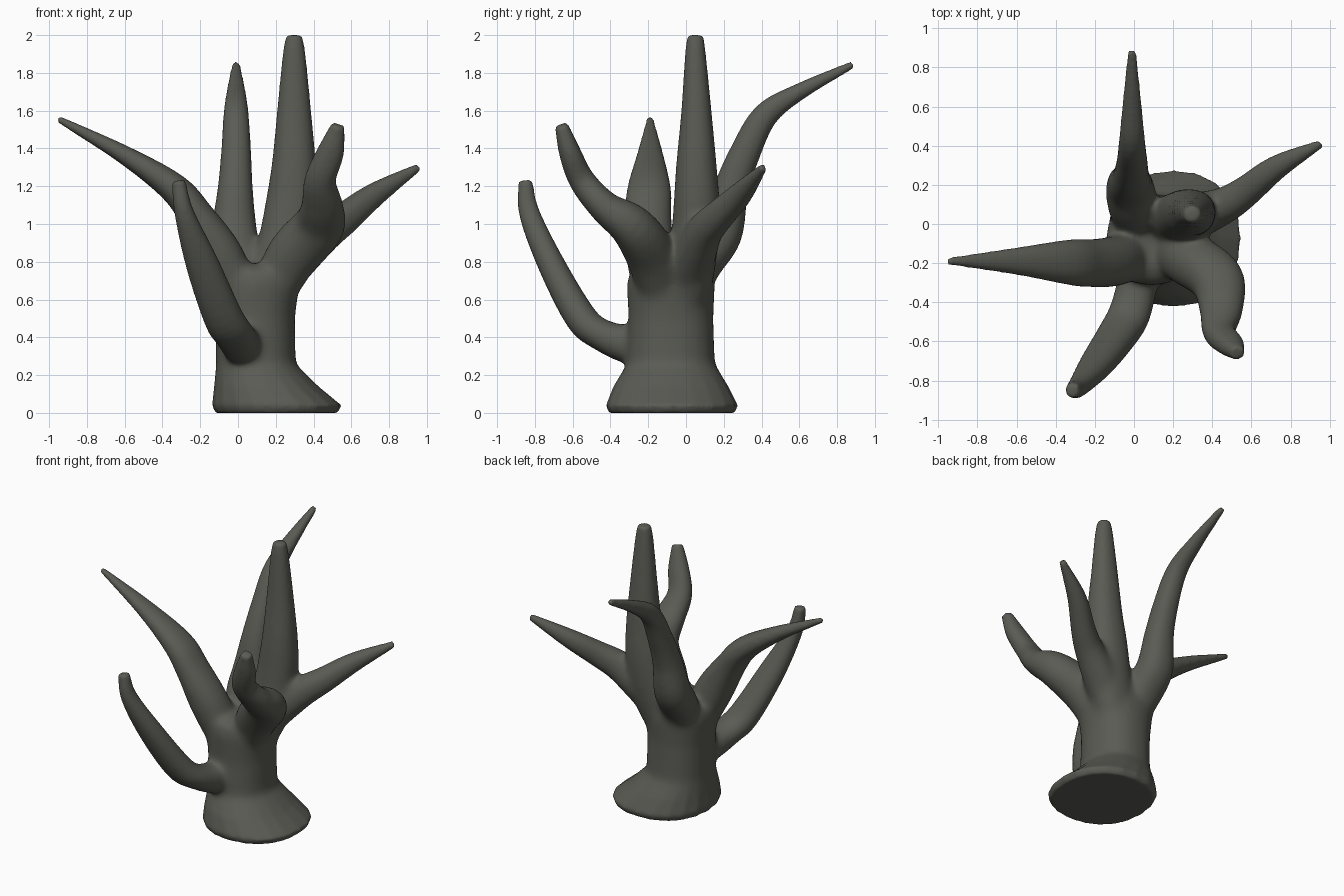
import bpy, bmesh, math
from mathutils import Vector

if "Cube" in bpy.data.objects:
    bpy.data.objects.remove(bpy.data.objects["Cube"])

bark = bpy.data.materials.new("dark grey bark")
bark.diffuse_color = (0.105, 0.105, 0.09, 1)
bark.use_nodes = True
bark.node_tree.nodes["Principled BSDF"].inputs["Base Color"].default_value = bark.diffuse_color

bm = bmesh.new()
SIDES = 20


def skin(rings):
    """Join rings of points into a closed tube."""
    loops = [[bm.verts.new(p) for p in r] for r in rings]
    for a, b in zip(loops, loops[1:]):
        for i in range(SIDES):
            j = (i + 1) % SIDES
            bm.faces.new((a[i], a[j], b[j], b[i]))
    bm.faces.new(loops[0][::-1])
    bm.faces.new(loops[-1])


def ring(centre, u, v, power=0.92):
    """Slightly squared ellipse."""
    def sq(x):
        return math.copysign(abs(x) ** power, x)
    return [centre + u * sq(math.cos(t)) + v * sq(math.sin(t))
            for t in (2 * math.pi * i / SIDES for i in range(SIDES))]


def smooth_path(points, steps=5):
    """Catmull-Rom through tuples of position and radii."""
    p = [Vector(q) for q in points]
    p = [p[0] * 2 - p[1]] + p + [p[-1] * 2 - p[-2]]
    out = []
    for a, b, c, d in zip(p, p[1:], p[2:], p[3:]):
        for k in range(steps):
            t = k / steps
            out.append(0.5 * (2 * b + (c - a) * t + (2 * a - 5 * b + 4 * c - d) * t * t
                              + (3 * b - a - 3 * c + d) * t ** 3))
    return out + [p[-2]]


def branch(side, points):
    """Points are x, y, z, radius along side, radius across it."""
    path = smooth_path(points)
    rings = []
    for i, q in enumerate(path):
        t = path[min(i + 1, len(path) - 1)] - path[max(i - 1, 0)]
        t = Vector(t[:3]).normalized()
        u = Vector(side)
        u = (u - t * u.dot(t)).normalized()
        rings.append(ring(Vector(q[:3]), u * q[3], t.cross(u) * q[4]))
    skin(rings)


# Trunk with flared foot: z, x centre, y centre, x radius, y radius
trunk = [(0, .205, -.075, .325, .335), (.04, .205, -.075, .343, .35),
         (.14, .15, -.08, .277, .305), (.26, .095, -.08, .212, .235),
         (.5, .09, -.08, .213, .226), (.68, .09, -.08, .235, .235),
         (.75, .09, -.08, .22, .22), (.785, .09, -.08, .15, .15)]
skin([ring(Vector((x, y, z)), Vector((rx, 0, 0)), Vector((0, ry, 0)), 0.9)
      for z, x, y, rx, ry in trunk])

# Left branch
branch((0, 1, 0), [(.01, -.15, .6, .12, .12), (-.1, -.19, .84, .13, .125),
                   (-.22, -.2, 1.04, .125, .095), (-.34, -.195, 1.19, .115, .08),
                   (-.6, -.19, 1.365, .07, .05), (-.955, -.19, 1.558, .018, .018)])
# Back branch
branch((1, 0, 0), [(.05, -.03, .6, .11, .11), (0, .08, .8, .13, .12),
                   (-.02, .185, .95, .125, .115), (-.015, .235, 1.17, .095, .095),
                   (-.01, .31, 1.37, .08, .082), (-.01, .42, 1.575, .067, .068),
                   (-.01, .6, 1.70, .05, .045), (-.01, .885, 1.845, .022, .02)])
# Tall upright branch
branch((1, 0, 0), [(.14, -.02, .55, .13, .13), (.23, .03, .8, .15, .13),
                   (.275, .055, 1.05, .14, .125), (.295, .055, 1.3, .118, .108),
                   (.297, .055, 1.6, .09, .08), (.297, .05, 1.9, .06, .055),
                   (.297, .05, 2.0, .042, .042)])
# Right branch
branch((-.5, .85, 0), [(.16, -.03, .62, .1, .1), (.32, .04, .82, .115, .11),
                       (.46, .095, .955, .095, .10), (.57, .165, 1.035, .08, .085),
                       (.73, .29, 1.16, .062, .062), (.955, .41, 1.3, .022, .022)])
# Front right branch
branch((1, 0, 0), [(.16, -.12, .58, .11, .11), (.28, -.18, .82, .14, .135),
                   (.42, -.28, .98, .14, .12), (.445, -.43, 1.09, .113, .085),
                   (.435, -.55, 1.23, .084, .07), (.49, -.615, 1.38, .072, .058),
                   (.53, -.66, 1.525, .036, .036)])
# Low front branch
branch((1, 0, 0), [(.06, -.1, .36, .1, .1), (.02, -.29, .36, .105, .105),
                   (-.02, -.45, .415, .11, .085), (-.08, -.56, .51, .105, .085),
                   (-.19, -.715, .79, .088, .072), (-.285, -.83, 1.06, .052, .055),
                   (-.315, -.85, 1.23, .037, .037)])

bmesh.ops.recalc_face_normals(bm, faces=bm.faces)
mesh = bpy.data.meshes.new("parts")
bm.to_mesh(mesh)
bm.free()
stump = bpy.data.objects.new("tree_stump", mesh)
bpy.context.collection.objects.link(stump)

# Fuse the parts into one skin
fuse = stump.modifiers.new("fuse", 'REMESH')
fuse.mode = 'VOXEL'
fuse.voxel_size = 0.013
fuse.use_smooth_shade = True
fused = bpy.data.meshes.new_from_object(
    stump.evaluated_get(bpy.context.evaluated_depsgraph_get()))
stump.modifiers.clear()
stump.data = fused
bpy.data.meshes.remove(mesh)
fused.name = "tree_stump"
fused.materials.clear()
fused.materials.append(bark)

# Blend the joints round the trunk more strongly than the tips
joints = stump.vertex_groups.new(name="joints")
for v in fused.vertices:
    reach = math.hypot(v.co.x - .1, v.co.y + .08)
    weight = min(1, max(0, (.5 - reach) / .15)) * min(1, max(0, (1.15 - v.co.z) / .15))
    if v.co.z > .15 and weight > 0:
        joints.add([v.index], weight * min(1, (v.co.z - .15) / .1), 'REPLACE')
blend = stump.modifiers.new("blend", 'SMOOTH')
blend.factor, blend.iterations, blend.vertex_group = 0.5, 40, "joints"
soften = stump.modifiers.new("soften", 'SMOOTH')
soften.factor, soften.iterations = 0.5, 6
